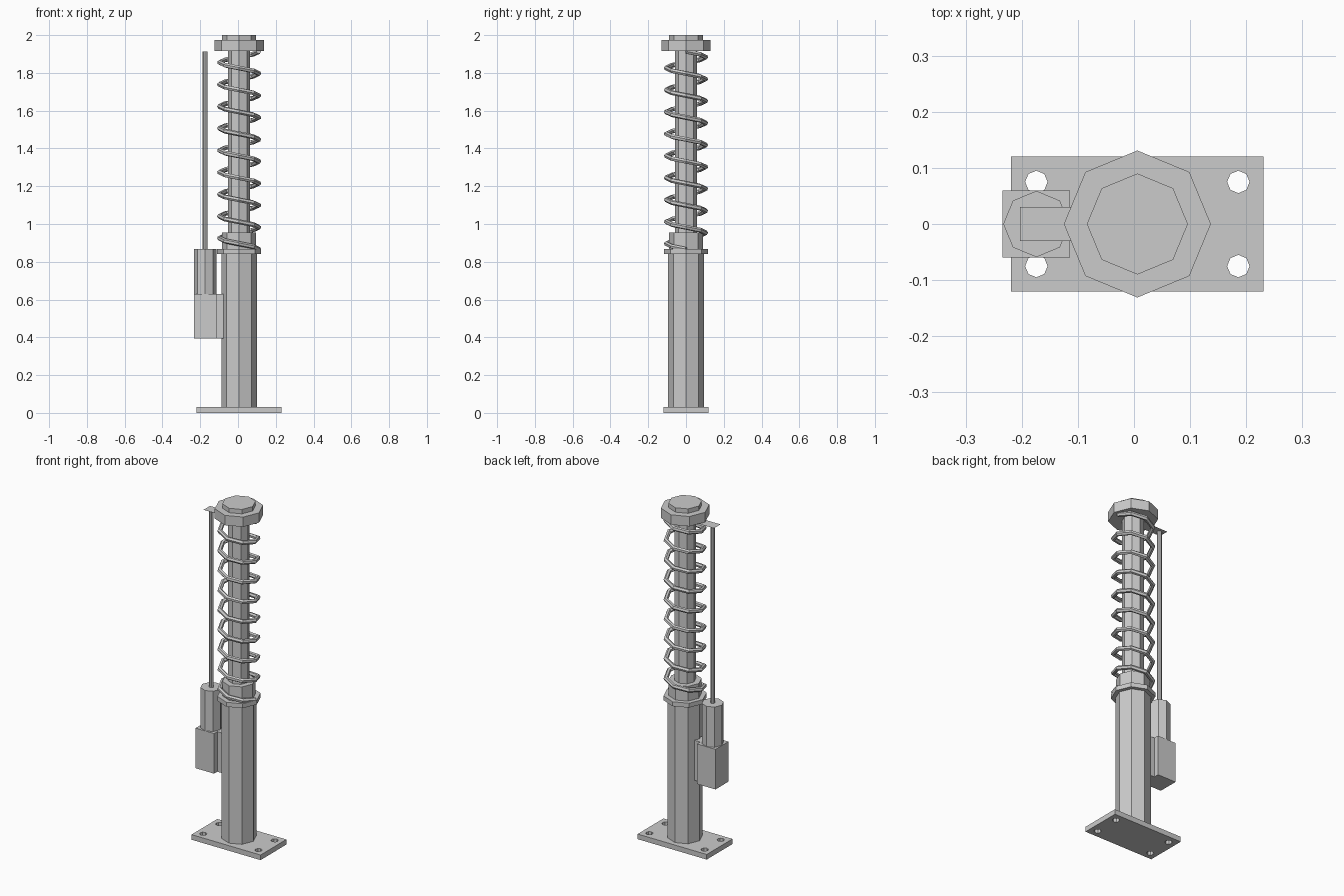
import bpy
from math import sin, cos, pi

if "Cube" in bpy.data.objects:
    bpy.data.objects.remove(bpy.data.objects["Cube"])

CX = 0.006    # column axis
RX = -0.174   # reservoir axis


def octo(name, x, r, z0, z1):
    bpy.ops.mesh.primitive_cylinder_add(vertices=8, radius=r, depth=z1 - z0,
                                        location=(x, 0, (z0 + z1) / 2))
    bpy.context.object.name = name


def box(name, x0, x1, half_y, z0, z1):
    bpy.ops.mesh.primitive_cube_add(size=1, location=((x0 + x1) / 2, 0, (z0 + z1) / 2))
    ob = bpy.context.object
    ob.name = name
    ob.scale = (x1 - x0, 2 * half_y, z1 - z0)


def poly_curve(name, paths, cyclic, dims):
    cu = bpy.data.curves.new(name, 'CURVE')
    cu.dimensions = dims
    for pts in paths:
        sp = cu.splines.new('POLY')
        sp.points.add(len(pts) - 1)
        for p, co in zip(sp.points, pts):
            p.co = (*co, 1)
        sp.use_cyclic_u = cyclic
        sp.use_smooth = False
    ob = bpy.data.objects.new(name, cu)
    bpy.context.collection.objects.link(ob)
    return ob


def to_mesh(ob):
    bpy.ops.object.select_all(action='DESELECT')
    ob.select_set(True)
    bpy.context.view_layer.objects.active = ob
    bpy.ops.object.convert(target='MESH')
    bpy.ops.object.shade_flat()


# base plate with four bolt holes
outline = [(CX + sx * 0.225, sy * 0.12, 0) for sx, sy in ((-1, -1), (1, -1), (1, 1), (-1, 1))]
holes = [[(CX + sx * 0.18 + 0.02 * cos(k * pi / 4), sy * 0.075 + 0.02 * sin(k * pi / 4), 0)
          for k in range(8)] for sx in (-1, 1) for sy in (-1, 1)]
plate = poly_curve("base_plate", [outline] + holes, True, '2D')
plate.data.fill_mode = 'BOTH'
plate.data.extrude = 0.015
plate.location.z = 0.015
to_mesh(plate)

# column
octo("outer_tube", CX, 0.094, 0.03, 0.842)
octo("spring_seat", CX, 0.117, 0.842, 0.868)
octo("tube_collar", CX, 0.09, 0.868, 0.955)
octo("piston_rod", CX, 0.058, 0.955, 1.916)
octo("top_cap", CX, 0.131, 1.916, 1.974)
octo("top_nut", CX, 0.09, 1.974, 2.0)

# coil spring, eight segments per turn, winding down from the cap
TURNS = 9
coil = [(CX + 0.104 * cos(k * pi / 4), 0.104 * sin(k * pi / 4), 1.913 - 0.1163 * k / 8)
        for k in range(TURNS * 8 + 1)]
spring = poly_curve("coil_spring", [coil], False, '3D')
spring.data.bevel_depth = 0.013
spring.data.bevel_resolution = 1
spring.data.use_fill_caps = True
to_mesh(spring)

# side damper with its bracket
box("damper_block", RX - 0.06, RX + 0.06, 0.06, 0.394, 0.63)
box("damper_bracket", RX + 0.06, -0.07, 0.03, 0.394, 0.63)
octo("damper_cylinder", RX, 0.059, 0.63, 0.867)
octo("damper_rod", RX, 0.013, 0.867, 1.912)

# thin plate tying the damper rod to the cap
bpy.ops.mesh.primitive_plane_add(size=1, location=(-0.1265, 0, 1.912))
tie = bpy.context.object
tie.name = "tie_plate"
tie.scale = (0.153, 0.06, 1)
